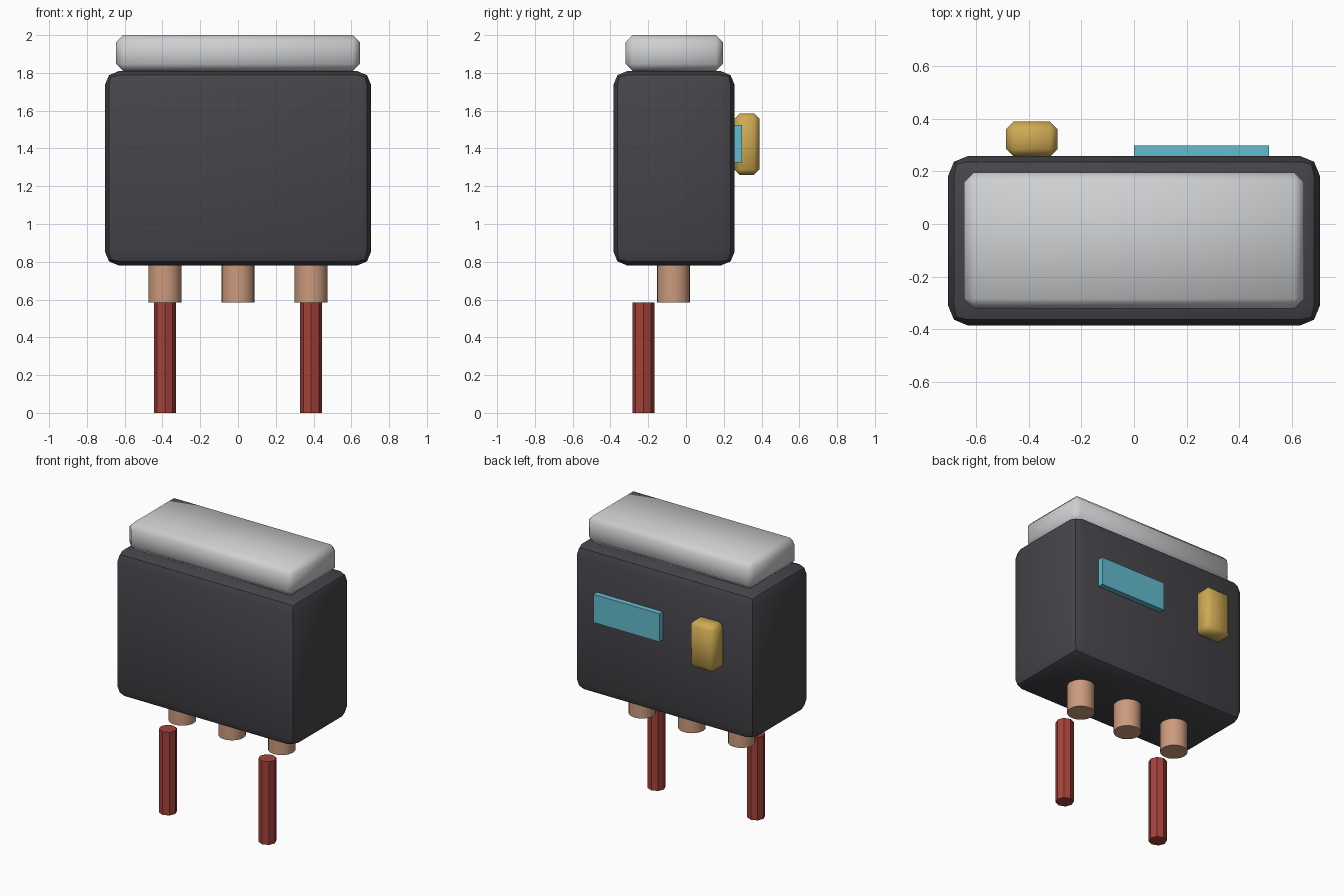
import bpy
import math

cube = bpy.data.objects.get("Cube")
if cube:
    bpy.data.objects.remove(cube, do_unlink=True)


def material(name, rgb):
    mat = bpy.data.materials.new(name)
    mat.use_nodes = True
    mat.diffuse_color = (*rgb, 1)
    for node in mat.node_tree.nodes:
        if node.type == 'BSDF_PRINCIPLED':
            node.inputs["Base Color"].default_value = (*rgb, 1)
    return mat


charcoal = material("charcoal", (0.061, 0.058, 0.068))
silver = material("silver", (0.62, 0.63, 0.64))
gold = material("gold", (0.62, 0.40, 0.085))
cyan = material("cyan", (0.125, 0.50, 0.62))
tan = material("tan", (0.60, 0.325, 0.205))
red = material("red", (0.37, 0.055, 0.042))


def finish(name, mat):
    obj = bpy.context.object
    obj.name = name
    obj.data.materials.append(mat)
    return obj


def box(name, mat, low, high, bevel=0, segments=1):
    """Box between two corners, with optionally bevelled edges."""
    size = [b - a for a, b in zip(low, high)]
    centre = [(a + b) / 2 for a, b in zip(low, high)]
    bpy.ops.mesh.primitive_cube_add(size=1, location=centre)
    obj = finish(name, mat)
    obj.scale = size
    bpy.ops.object.transform_apply(location=False, rotation=False, scale=True)
    if bevel:
        mod = obj.modifiers.new("Bevel", 'BEVEL')
        mod.width = bevel
        mod.segments = segments
        bpy.ops.object.modifier_apply(modifier=mod.name)
    return obj


def rod(name, mat, x, y, low, high, radius, sides):
    bpy.ops.mesh.primitive_cylinder_add(
        vertices=sides, radius=radius, depth=high - low,
        location=(x, y, (low + high) / 2))
    return finish(name, mat)


def smooth_except_along(obj, axis):
    """Soft chamfers, with crisp lines on the edges that run along one axis."""
    bpy.ops.object.shade_smooth()
    verts = obj.data.vertices
    for edge in obj.data.edges:
        a, b = (verts[i].co for i in edge.vertices)
        if abs((b - a).normalized()[axis]) > 0.99:
            edge.use_edge_sharp = True


# Rounded main case
box("case", charcoal, (-0.705, -0.385, 0.78), (0.705, 0.258, 1.81), 0.075, 2)
bpy.ops.object.shade_smooth_by_angle(angle=math.radians(30))

# Chamfered lid
lid = box("lid", silver, (-0.645, -0.32, 1.81), (0.645, 0.195, 2.0), 0.037)
smooth_except_along(lid, 0)

# Details on the back of the case
latch = box("latch", gold, (-0.485, 0.256, 1.26), (-0.29, 0.388, 1.585), 0.028)
smooth_except_along(latch, 2)
box("display_panel", cyan, (0.0, 0.25, 1.325), (0.513, 0.297, 1.523))

# Sockets under the case
for side, x in (("right", -0.387), ("middle", 0), ("left", 0.387)):
    rod(side + "_socket", tan, x, -0.066, 0.585, 0.8, 0.088, 20)
    bpy.ops.object.shade_smooth_by_angle(angle=math.radians(30))

# Octagonal legs
for side, x in (("right", -0.387), ("left", 0.387)):
    rod(side + "_leg", red, x, -0.226, 0, 0.585, 0.058, 8)
